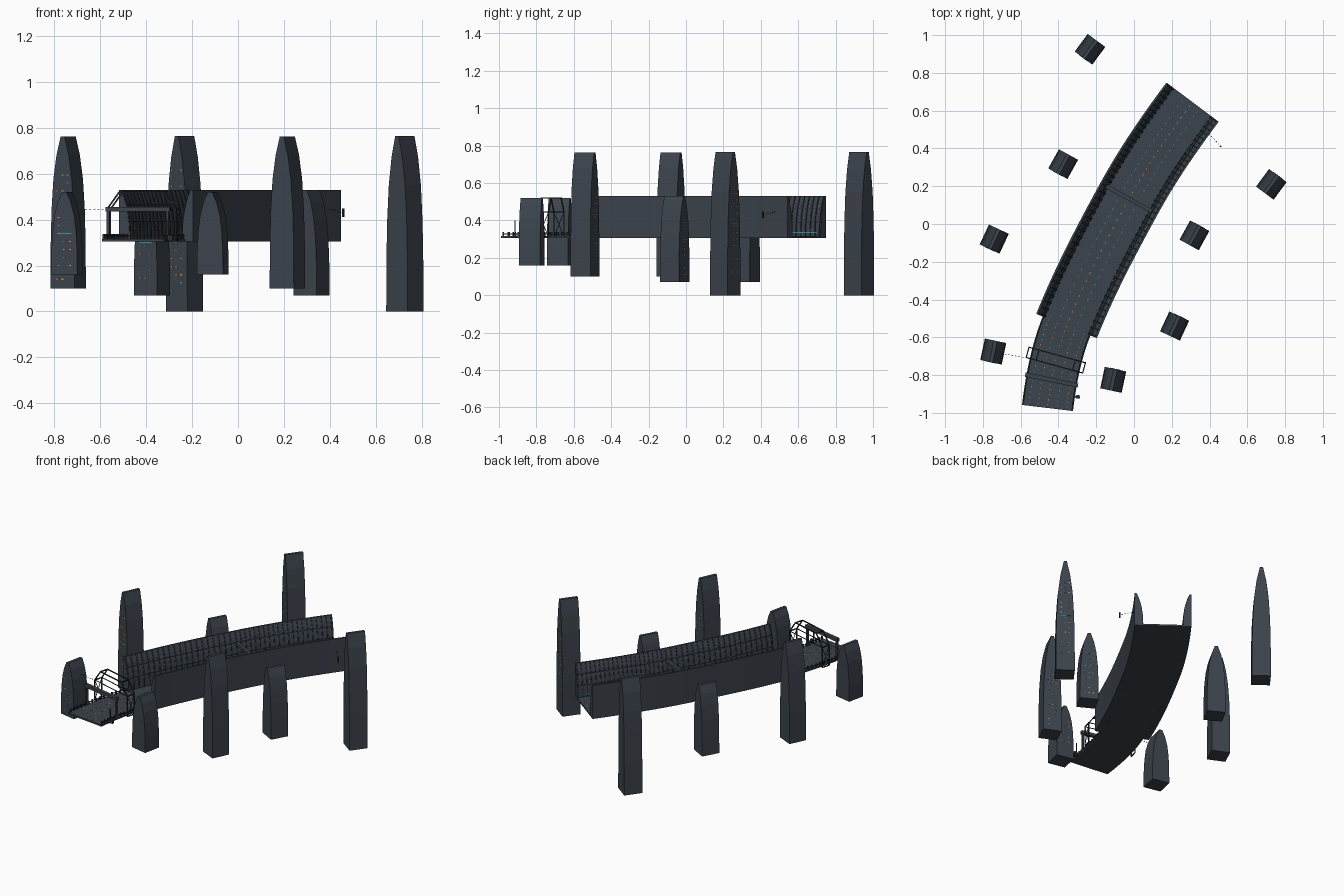
import bpy, bmesh, random
from math import radians, cos, sin
from mathutils import Vector, Matrix

if "Cube" in bpy.data.objects:
    bpy.data.objects.remove(bpy.data.objects["Cube"])

random.seed(4)

def material(name, rgb):
    m = bpy.data.materials.new(name)
    m.diffuse_color = (*rgb, 1)
    m.use_nodes = True
    m.node_tree.nodes["Principled BSDF"].inputs["Base Color"].default_value = m.diffuse_color
    return m

SLATE = material("slate", (0.045, 0.056, 0.072))
DARK = material("dark_slate", (0.022, 0.027, 0.035))
TEAL = material("teal_light", (0.02, 0.35, 0.38))
ORANGE = material("orange_light", (0.75, 0.27, 0.04))
VIOLET = material("violet_light", (0.3, 0.12, 0.4))

# Road centreline: x, y, heading; one unit of s per node
NODES = [(-.458, -.974, 83.2), (-.357, -.54, 68.3), (-.026, .135, 61.3), (.31, .645, 53.2)]

def frame(s):
    """Position, heading and rightward direction on the centreline."""
    i = min(max(int(s), 0), 2)
    t = s - i
    (x0, y0, a0), (x1, y1, a1) = NODES[i], NODES[i + 1]
    p, q = Vector((x0, y0, 0)), Vector((x1, y1, 0))
    size = (q - p).length
    m0 = size * Vector((cos(radians(a0)), sin(radians(a0)), 0))
    m1 = size * Vector((cos(radians(a1)), sin(radians(a1)), 0))
    pos = (p * (2*t**3 - 3*t**2 + 1) + m0 * (t**3 - 2*t**2 + t)
           + q * (3*t**2 - 2*t**3) + m1 * (t**3 - t**2))
    a = radians(a0 + (a1 - a0) * t)
    return pos, Vector((cos(a), sin(a), 0)), Vector((sin(a), -cos(a), 0))

def at(s, off, z):
    pos, _, right = frame(s)
    return pos + right * off + Vector((0, 0, z))

def loft(bm, rings):
    """Skin a row of closed rings and cap both ends."""
    rings = [[bm.verts.new(p) for p in r] for r in rings]
    n = len(rings[0])
    for a, b in zip(rings, rings[1:]):
        for k in range(n):
            bm.faces.new((a[k], a[(k+1) % n], b[(k+1) % n], b[k]))
    bm.faces.new(rings[0])
    bm.faces.new(rings[-1])

def sweep(bm, profile, s0, s1, n=1):
    loft(bm, [[at(s0 + (s1 - s0) * k / n, o, z) for o, z in profile] for k in range(n + 1)])

def rect(o, w, z0, z1):
    return [(o - w/2, z0), (o + w/2, z0), (o + w/2, z1), (o - w/2, z1)]

def box(bm, centre, size, along):
    """Box with its first axis along the given level direction."""
    u = Vector(along).normalized()
    rot = Matrix((u, Vector((-u.y, u.x, 0)), Vector((0, 0, 1)))).transposed().to_4x4()
    bmesh.ops.create_cube(bm, size=1, matrix=Matrix.Translation(centre) @ rot @ Matrix.Diagonal((*size, 1)))

def bar(bm, p, q, w=.006):
    d = q - p
    m = Matrix.Translation((p + q) / 2) @ d.to_track_quat('Z', 'Y').to_matrix().to_4x4()
    bmesh.ops.create_cube(bm, size=1, matrix=m @ Matrix.Diagonal((w, w, d.length, 1)))

def finish(bm, name, mat):
    bmesh.ops.recalc_face_normals(bm, faces=bm.faces)
    me = bpy.data.meshes.new(name)
    bm.to_mesh(me)
    bm.free()
    me.materials.append(mat)
    ob = bpy.data.objects.new(name, me)
    bpy.context.collection.objects.link(ob)

lights = {m: bmesh.new() for m in (TEAL, ORANGE, VIOLET)}

# Road decks
bm = bmesh.new()
sweep(bm, rect(0, .272, .305, .316), 0, 1.02, 10)
finish(bm, "open_deck", SLATE)
bm = bmesh.new()
sweep(bm, rect(0, .31, .305, .316), 1, 3, 20)
finish(bm, "walled_deck", SLATE)

# Side walls: upright outside, curving inwards to a thick foot
WALL = [(.173, .305), (.173, .53), (.163, .53), (.148, .49), (.135, .44), (.127, .38), (.124, .305)]
RIB = [(o - (.004 if o < .17 else .02), z) for o, z in WALL[2:]] + [(.15, .305), (.168, .525)]
for side, name in ((-1, "left_wall"), (1, "right_wall")):
    bm = bmesh.new()
    sweep(bm, [(side * o, z) for o, z in WALL], 1, 3, 24)
    finish(bm, name, SLATE)
    bm = bmesh.new()
    for k in range(41):
        s = 1.003 + k * .0495
        sweep(bm, [(side * o, z) for o, z in RIB], s, s + .01)
    for o, z in ((.13, .39), (.143, .46)):
        sweep(bm, rect(side * o, .008, z, z + .005), 1, 3, 24)
    finish(bm, name + "_ribs", DARK)
    # small lamps and light strip on the inner face
    sweep(lights[TEAL], rect(side * .123, .004, .333, .337), 2.6, 2.97, 6)
    for k in range(40):
        s = 1.025 + k * .0495
        for o, z in ((.125, .36), (.131, .415), (.144, .475)):
            if random.random() < .5:
                sweep(lights[random.choice((TEAL, ORANGE, VIOLET))], rect(side * o, .006, z, z + .004), s, s + .012)

# Lane dashes
for k in range(50):
    s = .03 + k * .0595
    lanes = (-.1, -.05, 0, .05, .1) if s < 1 else (-.05, 0, .05)
    for o in lanes:
        sweep(lights[ORANGE if (o == 0 or (s < 1 and k % 2)) else TEAL], rect(o, .003, .315, .317), s, s + .018)

# Cross beams
bm = bmesh.new()
sweep(bm, rect(0, .285, .435, .455), .31, .36)
for o in (-.132, .132):
    sweep(bm, rect(o, .012, .31, .436), .32, .35)
finish(bm, "front_cross_beam", SLATE)
bm = bmesh.new()
sweep(bm, rect(0, .275, .45, .468), 1.985, 2.015)
finish(bm, "middle_cross_beam", SLATE)

# Tubular gateway of two hoops tied together
bm = bmesh.new()
HOOP = [(-.155, .31), (-.155, .445), (-.1, .52), (.1, .52), (.155, .445), (.155, .31)]
hoops = [[at(.575, o, z) + frame(.575)[1] * d for o, z in HOOP] for d in (-.028, .028)]
for h in hoops:
    for p, q in zip(h, h[1:]):
        bar(bm, p, q)
    bar(bm, h[1], h[4], .004)
for p, q in zip(*hoops):
    bar(bm, p, q)
for k in (0, 4):
    bar(bm, hoops[0][k], hoops[1][k + 1], .003)
    bar(bm, hoops[1][k], hoops[0][k + 1], .003)
finish(bm, "gateway_frame", DARK)

# Bollards and rails along the open deck
bm = bmesh.new()
for o in (-.13, .13):
    sweep(bm, rect(o, .005, .326, .33), .02, 1, 10)
    for k in range(15):
        p, u, _ = frame(.03 + k * .066)
        box(bm, at(.03 + k * .066, o, .325), (.008, .008, .024), u)
finish(bm, "deck_railings", DARK)

# Control post beside the deck and its box
bm = bmesh.new()
box(bm, (-.31, -.915, .355), (.006, .006, .09), (1, 0, 0))
box(bm, (-.298, -.915, .32), (.022, .018, .025), (1, .1, 0))
finish(bm, "control_post", DARK)

# Side feelers: chains of little links with a sensor at the tip
bm = bmesh.new()
for p, q in ((Vector((-.59, -.705, .445)), Vector((-.68, -.69, .445))),
             (Vector((.40, .475, .445)), Vector((.46, .41, .43)))):
    for k in range(6):
        box(bm, p.lerp(q, k / 5), (.008, .003, .003), q - p)
box(bm, (.458, .412, .43), (.008, .008, .035), (.6, .8, 0))
finish(bm, "sensor_feelers", DARK)

# Towers: pointed-arch outline extruded along the road heading
OUTLINE = [(1, 0), (.98, .3), (.91, .52), (.76, .72), (.5, .88), (.16, 1)]
TOWERS = [(-.745, -.675, 78, .16, .52), (-.11, -.825, 78, .16, .52),
          (-.74, -.08, 65, .10, .762), (.215, -.54, 65, .10, .762),
          (-.375, .317, 61, .07, .53), (.32, -.06, 61, .07, .53),
          (-.233, .925, 53.5, 0, .765), (.727, .21, 53.5, 0, .765)]
half = .058
for i, (x, y, a, z0, z1) in enumerate(TOWERS):
    a = radians(a)
    u, r = Vector((cos(a), sin(a), 0)), Vector((sin(a), -cos(a), 0))
    outline = OUTLINE + [(-w, h) for w, h in reversed(OUTLINE)]
    base = Vector((x, y, z0))
    ring = [base + r * w * half + Vector((0, 0, h * (z1 - z0))) for w, h in outline]
    bm = bmesh.new()
    loft(bm, [[p - u * half for p in ring], [p + u * half for p in ring]])
    finish(bm, "tower_%d" % (i + 1), SLATE)
    # window lamps: left towers face forwards, right towers face backwards
    face = -1 if i % 2 == 0 else 1
    for k in range(int((z1 - z0) * .75 / .035)):
        z = .09 + k * .035 if z0 == 0 else .04 + k * .035
        for c in (-.025, 0, .025):
            if random.random() < .55:
                m = random.choice((ORANGE, ORANGE, TEAL, VIOLET))
                box(lights[m], base + u * face * half + r * c + Vector((0, 0, z)), (.003, .009, .005), u)
    box(lights[TEAL], base + u * face * half + Vector((0, 0, (z1 - z0) * .5)), (.003, .06, .003), u)

for m, bm in lights.items():
    finish(bm, m.name + "s", m)
